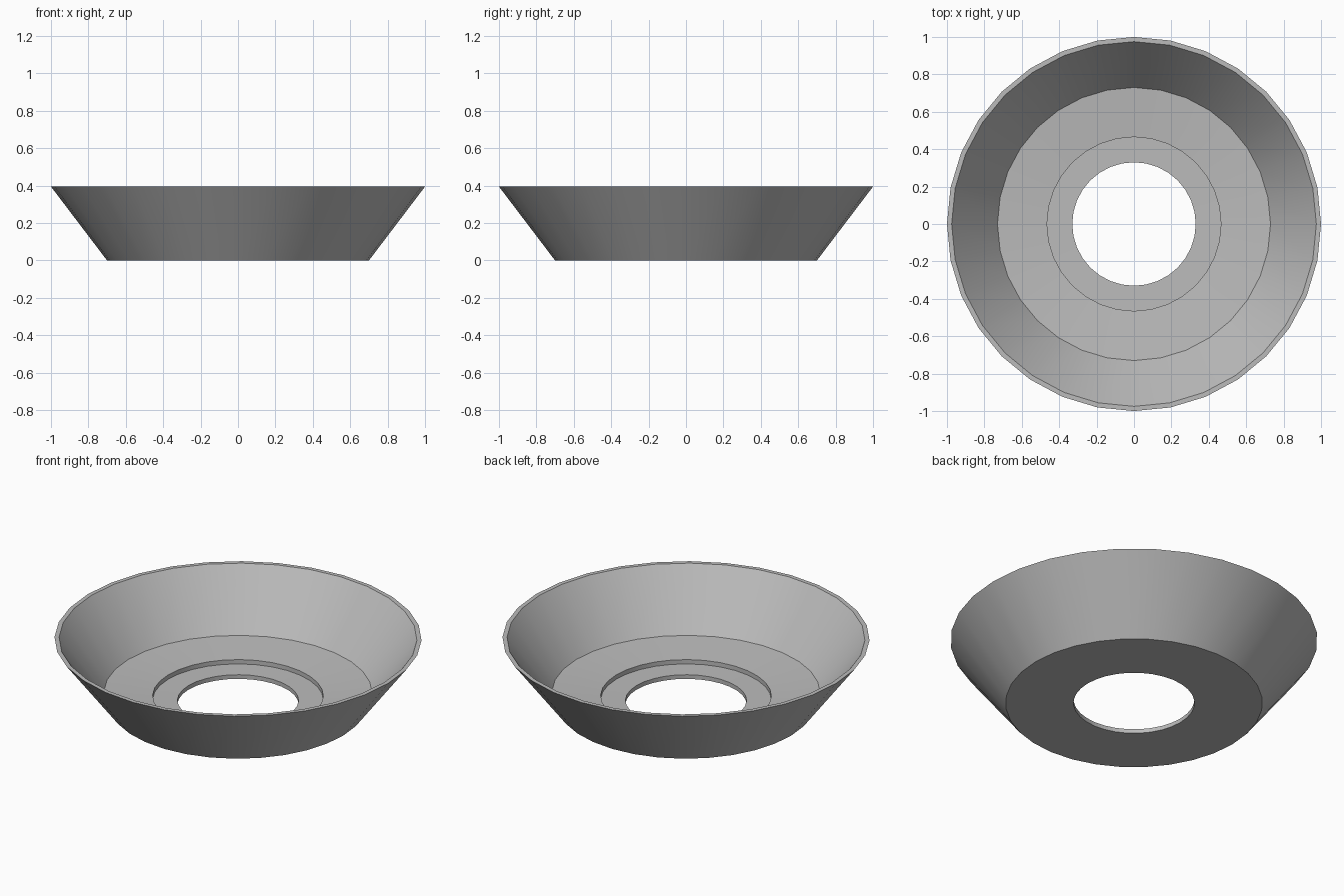
import bpy
import bmesh
from math import radians, tau
from mathutils import Vector

cube = bpy.data.objects.get("Cube")
if cube:
    bpy.data.objects.remove(cube, do_unlink=True)

SIDES = 32

# Single grey material
grey = bpy.data.materials.new("plain grey")
grey.use_nodes = True
colour = (0.5, 0.5, 0.5, 1)
grey.diffuse_color = colour
grey.node_tree.nodes["Principled BSDF"].inputs["Base Color"].default_value = colour

# Closed cross-section (radius, height): underside, flared wall, rim, floor, ledge, hole
profile = [
    (0.33, 0), (0.70, 0), (1.0, 0.395), (0.975, 0.395),
    (0.73, 0.075), (0.465, 0.053), (0.465, 0.027), (0.33, 0.025),
]

# Flared dish, the cross-section revolved around z
bm = bmesh.new()
verts = [bm.verts.new(Vector((r, 0, z))) for r, z in profile]
edges = [bm.edges.new((a, b)) for a, b in zip(verts, verts[1:] + verts[:1])]
bmesh.ops.spin(bm, geom=verts + edges, cent=(0, 0, 0), axis=(0, 0, 1),
               angle=tau, steps=SIDES, use_merge=True)
bmesh.ops.remove_doubles(bm, verts=bm.verts[:], dist=0.0001)
bmesh.ops.recalc_face_normals(bm, faces=bm.faces[:])

mesh = bpy.data.meshes.new("flared_dish")
bm.to_mesh(mesh)
bm.free()
mesh.materials.append(grey)
dish = bpy.data.objects.new("flared_dish", mesh)
bpy.context.collection.objects.link(dish)

# Smooth walls with crisp rims
bpy.ops.object.select_all(action="DESELECT")
dish.select_set(True)
bpy.context.view_layer.objects.active = dish
bpy.ops.object.shade_smooth_by_angle(angle=radians(30))
